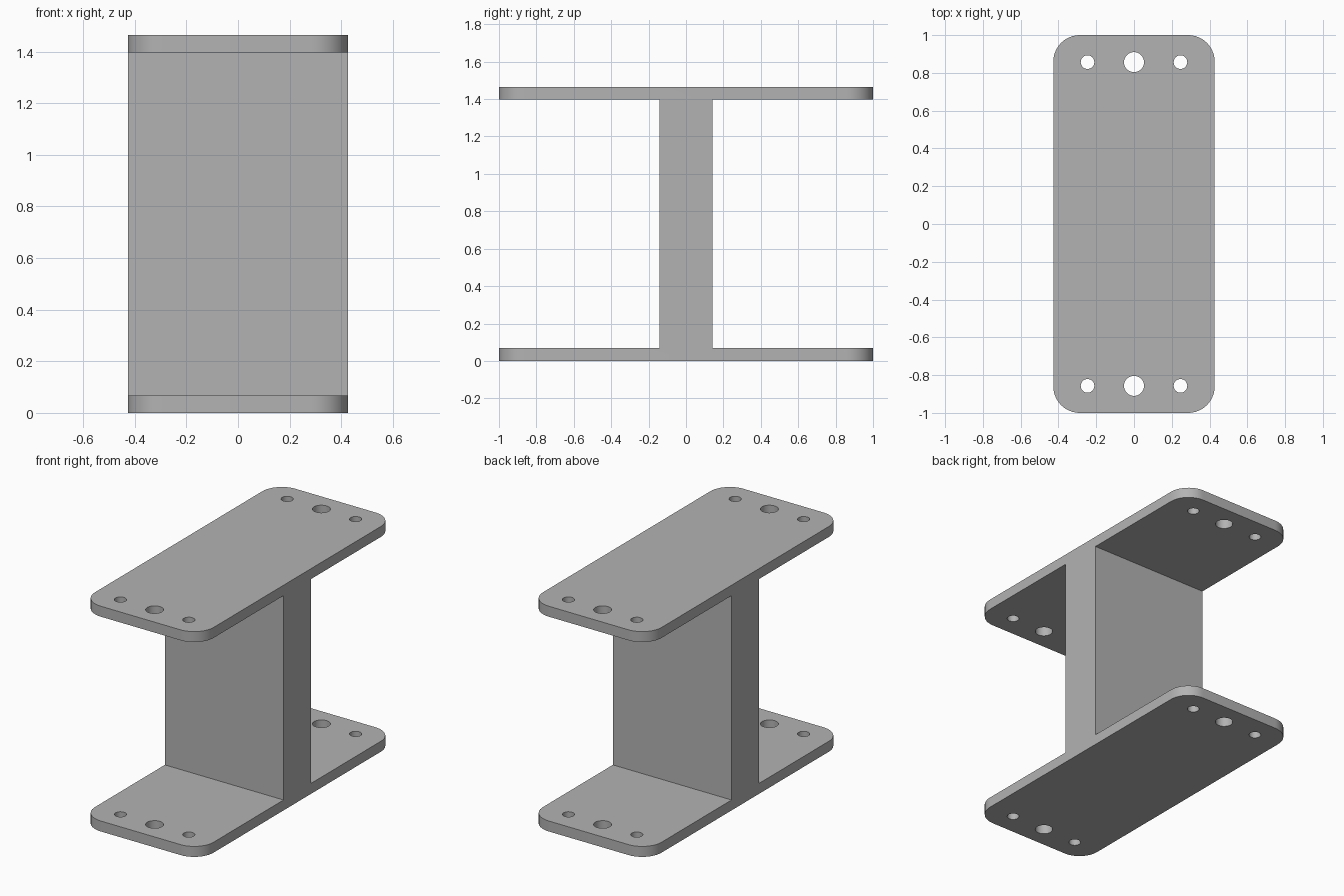
import bpy, bmesh, math

cube = bpy.data.objects.get("Cube")
if cube:
    bpy.data.objects.remove(cube, do_unlink=True)

HALF_X, HALF_Y, HEIGHT = 0.427, 1.0, 1.465
PLATE, WEB, RADIUS = 0.068, 0.142, 0.14

grey = bpy.data.materials.new("plain grey")
grey.use_nodes = True
colour = (0.45, 0.45, 0.45, 1)
grey.diffuse_color = colour
grey.node_tree.nodes["Principled BSDF"].inputs["Base Color"].default_value = colour


def prism(name, outline, direction):
    """Extrude a closed outline along a direction into a solid."""
    bm = bmesh.new()
    face = bm.faces.new([bm.verts.new(p) for p in outline])
    moved = bmesh.ops.extrude_face_region(bm, geom=[face])["geom"]
    bmesh.ops.translate(bm, vec=direction,
                        verts=[v for v in moved if isinstance(v, bmesh.types.BMVert)])
    bmesh.ops.recalc_face_normals(bm, faces=bm.faces)
    mesh = bpy.data.meshes.new(name)
    bm.to_mesh(mesh)
    bm.free()
    mesh.materials.append(grey)
    obj = bpy.data.objects.new(name, mesh)
    bpy.context.collection.objects.link(obj)
    return obj


def arc(cx, cy, r, start, sweep, steps, z):
    return [(cx + r * math.cos(start + sweep * i / steps),
             cy + r * math.sin(start + sweep * i / steps), z) for i in range(steps + 1)]


def cut(target, cutter, operation):
    """Apply a boolean and discard its cutter."""
    cutter.hide_render = True
    mod = target.modifiers.new("cut", 'BOOLEAN')
    mod.operation, mod.solver, mod.object = operation, 'EXACT', cutter
    bpy.context.view_layer.objects.active = target
    bpy.ops.object.modifier_apply(modifier=mod.name)
    bpy.data.objects.remove(cutter, do_unlink=True)


# I-shaped section: two flanges joined by a thick web
top = HEIGHT - PLATE
half = [(HALF_Y + 0.1, 0), (HALF_Y + 0.1, PLATE), (WEB, PLATE),
        (WEB, top), (HALF_Y + 0.1, top), (HALF_Y + 0.1, HEIGHT)]
section = half + [(-y, z) for y, z in reversed(half)]
bracket = prism("flanged_bracket", [(-0.6, y, z) for y, z in section], (1.2, 0, 0))

# Rounded footprint
footprint = []
for k, (sx, sy) in enumerate([(1, 1), (-1, 1), (-1, -1), (1, -1)]):
    footprint += arc(sx * (HALF_X - RADIUS), sy * (HALF_Y - RADIUS), RADIUS,
                     k * math.pi / 2, math.pi / 2, 12, -0.1)
cut(bracket, prism("footprint_cutter", footprint, (0, 0, HEIGHT + 0.2)), 'INTERSECT')

# Bolt holes through both flanges at each end
for y in (-0.857, 0.857):
    for x, r in ((-0.246, 0.036), (0, 0.053), (0.246, 0.036)):
        circle = arc(x, y, r, 0, math.tau, 32, -0.1)[:-1]
        cut(bracket, prism("hole_cutter", circle, (0, 0, HEIGHT + 0.2)), 'DIFFERENCE')

# Smooth corners and hole walls, crisp edges elsewhere
bpy.ops.object.select_all(action='DESELECT')
bracket.select_set(True)
bpy.context.view_layer.objects.active = bracket
bpy.ops.object.shade_smooth_by_angle(angle=math.radians(30))
